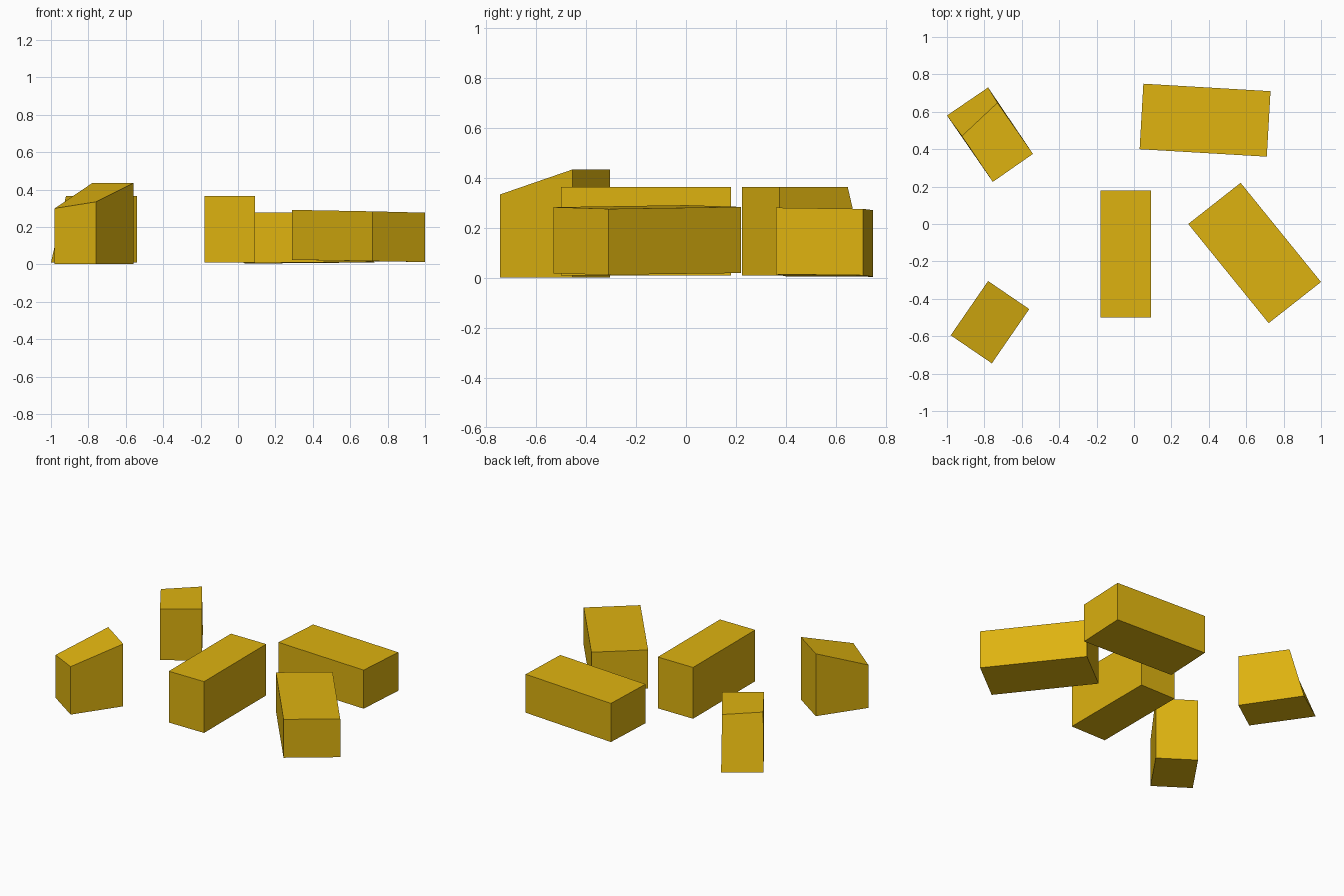
import bpy

cube = bpy.data.objects.get("Cube")
if cube:
    bpy.data.objects.remove(cube, do_unlink=True)

gold = bpy.data.materials.new("gold")
gold.use_nodes = True
colour = (0.73, 0.45, 0.005, 1)
gold.diffuse_color = colour
gold.node_tree.nodes["Principled BSDF"].inputs["Base Color"].default_value = colour


def block(name, base, low, high, top=None):
    """Six-sided block: counter-clockwise base corners, heights per corner."""
    top = top or base
    verts = [(x, y, z) for (x, y), z in zip(base, low)]
    verts += [(x, y, z) for (x, y), z in zip(top, high)]
    sides = [(i, (i + 1) % 4, (i + 1) % 4 + 4, i + 4) for i in range(4)]
    mesh = bpy.data.meshes.new(name)
    mesh.from_pydata(verts, [], [(3, 2, 1, 0), (4, 5, 6, 7)] + sides)
    mesh.materials.append(gold)
    obj = bpy.data.objects.new(name, mesh)
    bpy.context.collection.objects.link(obj)
    return obj


# Upright bar in the middle
block("middle_block",
      [(-0.18, -0.5), (0.09, -0.5), (0.09, 0.18), (-0.18, 0.18)],
      [0.01] * 4, [0.365] * 4)

# Bar lying at the back
block("back_block",
      [(0.03, 0.4), (0.71, 0.36), (0.73, 0.71), (0.05, 0.75)],
      [0.007, 0.015, 0.011, 0.005], [0.277, 0.282, 0.277, 0.272])

# Slightly tilted bar on the left
block("left_block",
      [(0.29, 0.0), (0.72, -0.53), (1.0, -0.31), (0.57, 0.22)],
      [0.025, 0.018, 0.013, 0.02], [0.292, 0.284, 0.277, 0.285])

# Block with a sloping rear end
block("sloped_end_block",
      [(-1.0, 0.58), (-0.755, 0.225), (-0.54, 0.375), (-0.78, 0.73)],
      [0.01] * 4, [0.365] * 4,
      [(-0.92, 0.47), (-0.755, 0.225), (-0.54, 0.375), (-0.73, 0.648)])

# Block with a slanting top
block("slant_top_block",
      [(-0.98, -0.595), (-0.76, -0.745), (-0.56, -0.455), (-0.78, -0.305)],
      [0.003] * 4, [0.3, 0.335, 0.435, 0.435])
